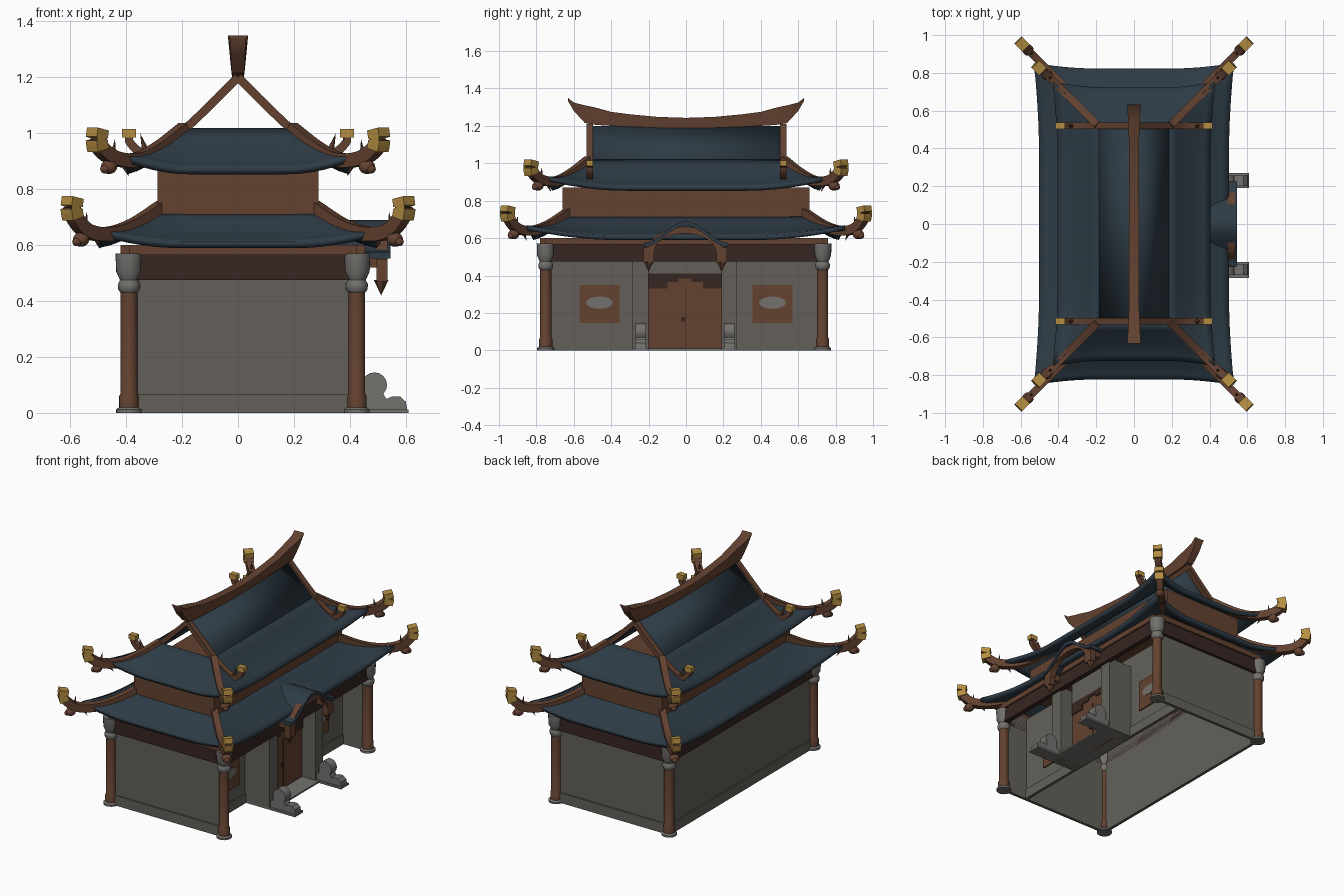
import bpy, bmesh, math
from mathutils import Vector, Matrix

if "Cube" in bpy.data.objects:
    bpy.data.objects.remove(bpy.data.objects["Cube"])

def material(name, r, g, b):
    m = bpy.data.materials.new(name)
    m.diffuse_color = (r, g, b, 1)
    m.use_nodes = True
    m.node_tree.nodes["Principled BSDF"].inputs["Base Color"].default_value = m.diffuse_color
    return m

WALL = material("plaster_grey", .125, .118, .10)
STONE = material("stone_grey", .17, .165, .155)
ROOF = material("roof_blue", .027, .044, .06)
WOOD = material("brown_wood", .125, .054, .03)
DARK = material("dark_wood", .038, .019, .016)
GOLD = material("gold", .46, .27, .055)

def mesh(name, verts, faces, mat):
    me = bpy.data.meshes.new(name)
    me.from_pydata([tuple(v) for v in verts], [], faces)
    bm = bmesh.new()
    bm.from_mesh(me)
    bmesh.ops.remove_doubles(bm, verts=bm.verts, dist=1e-5)
    bmesh.ops.recalc_face_normals(bm, faces=bm.faces)
    bm.to_mesh(me)
    bm.free()
    ob = bpy.data.objects.new(name, me)
    bpy.context.collection.objects.link(ob)
    me.materials.append(mat)
    return ob

def box(name, x0, x1, y0, y1, z0, z1, mat):
    v = [(x, y, z) for x in (x0, x1) for y in (y0, y1) for z in (z0, z1)]
    f = [(0, 1, 3, 2), (4, 6, 7, 5), (0, 4, 5, 1), (2, 3, 7, 6), (0, 2, 6, 4), (1, 5, 7, 3)]
    return mesh(name, v, f, mat)

def lathe(name, x, y, prof, mat, n=20):
    v = [(x + r * math.cos(2 * math.pi * i / n), y + r * math.sin(2 * math.pi * i / n), z)
         for r, z in prof for i in range(n)]
    f = [(k * n + i, k * n + (i + 1) % n, (k + 1) * n + (i + 1) % n, (k + 1) * n + i)
         for k in range(len(prof) - 1) for i in range(n)]
    f += [tuple(range(n)), tuple(range((len(prof) - 1) * n, len(prof) * n))]
    return mesh(name, v, f, mat)

def prism(name, pts, axis, a, b, mat):
    """Extrude a 2D outline along axis 0 (points are y,z) or 1 (points are x,z)."""
    n = len(pts)
    v = [((c, p, q) if axis == 0 else (p, c, q)) for c in (a, b) for p, q in pts]
    f = [(i, (i + 1) % n, n + (i + 1) % n, n + i) for i in range(n)]
    return mesh(name, v, f + [tuple(range(n)), tuple(range(n, 2 * n))], mat)

def smooth_path(pts, sub=4):
    pts = [Vector(p) for p in pts]
    ext = [2 * pts[0] - pts[1]] + pts + [2 * pts[-1] - pts[-2]]
    out = []
    for i in range(1, len(ext) - 2):
        a, b, c, d = ext[i - 1:i + 3]
        for k in range(sub):
            t = k / sub
            out.append(.5 * (2 * b + (c - a) * t + (2 * a - 5 * b + 4 * c - d) * t * t
                             + (3 * b - a - 3 * c + d) * t ** 3))
    return out + [pts[-1]]

def sweep(name, pts, side, w, h, mat):
    pts = smooth_path(pts)
    side = Vector(side).normalized()
    v = []
    for i, p in enumerate(pts):
        t = (pts[min(i + 1, len(pts) - 1)] - pts[max(i - 1, 0)]).normalized()
        up = side.cross(t).normalized()
        if up.z < 0:
            up = -up
        v += [p + side * a * w / 2 + up * b * h / 2 for a, b in ((-1, -1), (1, -1), (1, 1), (-1, 1))]
    f = [(4 * k + i, 4 * k + (i + 1) % 4, 4 * k + 4 + (i + 1) % 4, 4 * k + 4 + i)
         for k in range(len(pts) - 1) for i in range(4)]
    m = len(v) - 4
    return mesh(name, v, f + [(0, 1, 2, 3), (m, m + 1, m + 2, m + 3)], mat)

def cone(name, p0, p1, r, mat, n=6):
    p0, p1 = Vector(p0), Vector(p1)
    d = (p1 - p0).normalized()
    a = d.orthogonal().normalized()
    b = d.cross(a)
    v = [p0 + r * (a * math.cos(2 * math.pi * i / n) + b * math.sin(2 * math.pi * i / n)) for i in range(n)] + [p1]
    return mesh(name, v, [(i, (i + 1) % n, n) for i in range(n)] + [tuple(range(n))], mat)

def ball(name, c, s, mat):
    bm = bmesh.new()
    bmesh.ops.create_uvsphere(bm, u_segments=14, v_segments=8, radius=1,
                              matrix=Matrix.Translation(c) @ Matrix.Diagonal((*s, 1)))
    me = bpy.data.meshes.new(name)
    bm.to_mesh(me)
    bm.free()
    me.materials.append(mat)
    bpy.context.collection.objects.link(bpy.data.objects.new(name, me))

def thicken(ob, t):
    m = ob.modifiers.new("thickness", 'SOLIDIFY')
    m.thickness, m.offset = t, 0

def skirt_roof(name, ix, iy, zi, ox, oy, zo, ext, lift):
    """Four curved slopes with upturned corners."""
    v, f, N, T = [], [], 24, 6
    for side in range(4):
        base = len(v)
        for j in range(T + 1):
            t = j / T
            for i in range(N + 1):
                s = 2 * i / N - 1
                c = max(0, (abs(s) - .45) / .55) ** 2
                x = s * (ix + (ox + ext * c - ix) * t)
                y = iy + (oy + ext * c - iy) * t
                if side % 2:
                    y = s * (iy + (oy + ext * c - iy) * t)
                    x = ix + (ox + ext * c - ix) * t
                z = zi + (zo - zi) * (1 - (1 - t) ** 1.4) + lift * c * t * t
                k = 1 if side < 2 else -1
                v.append((k * x, k * y, z))
        f += [(base + j * (N + 1) + i, base + j * (N + 1) + i + 1, base + (j + 1) * (N + 1) + i + 1,
               base + (j + 1) * (N + 1) + i) for j in range(T) for i in range(N)]
    thicken(mesh(name, v, f, ROOF), .025)

# Walls: open-bottomed shell with a recessed entrance on +x
X0, X1, Y0, Y1, XF = -.39, .425, -.75, .73, .25
T = .012
for nm, z0, z1, e, mat in (("wall", 0, .57, 0, WALL), ("skirting", 0, .065, .008, WALL),
                           ("frieze", .475, .57, .02, DARK), ("eave_beam", .565, .6, .03, WOOD)):
    box("front_" + nm, X0, X1, Y0 - e, Y0 + T, z0, z1, mat)
    box("back_" + nm, X0, X1, Y1 - T, Y1 + e, z0, z1, mat)
    box("left_" + nm, X0 - e, X0 + T, Y0, Y1, z0, z1, mat)
    if nm in ("frieze", "eave_beam"):
        box("right_" + nm, X1 - T, X1 + e, Y0, Y1, z0, z1, mat)
    else:
        box("right_" + nm, XF - T, XF + e, Y0, Y1, z0, z1, mat)

# Corner columns
for x in (X0, X1):
    for y in (Y0, Y1):
        lathe("column_base", x, y, [(.046, 0), (.046, .012), (.036, .02)], STONE)
        lathe("column_shaft", x, y, [(.035, .015), (.035, .06), (.03, .07), (.03, .44)], WOOD)
        lathe("column_capital", x, y, [(.03, .43), (.038, .44), (.04, .46), (.032, .475), (.034, .48),
                                       (.046, .505), (.048, .57)], STONE)

# Windows on the recessed wall
for y in (-.4625, .4625):
    box("window_panel", XF, XF + .008, y - .108, y + .108, .145, .35, WOOD)
    prism("window_opening", [(y + .072 * math.cos(a * math.pi / 8), .255 + .033 * math.sin(a * math.pi / 8))
                             for a in range(16)], 0, XF, XF + .012, STONE)

# Door, lintel, and carved dark trim
box("door", .315, .33, -.2, .19, 0, .41, WOOD)
box("lintel", .31, .335, -.2, .19, .41, .57, WALL)
for y0, y1, z in ((-.2, -.1, .33), (-.1, -.04, .365), (-.04, .03, .385), (.03, .09, .365), (.09, .19, .33)):
    box("door_carving", .33, .336, y0, y1, z, .41, DARK)
box("door_handle", .33, .338, -.027, -.003, .155, .178, DARK)
box("door_seam", .33, .332, -.006, -.003, 0, .33, DARK)
box("threshold", .25, .45, -.2, .19, 0, .01, STONE)

# Entrance piers and guardian drum stones
stone = [(.42, .012), (.605, .012), (.6, .04), (.58, .058), (.55, .058), (.53, .05)]
stone += [(.488 + .045 * math.cos(a), .1 + .045 * math.sin(a)) for a in [i * math.pi / 8 for i in range(-2, 9)]]
stone += [(.443, .06), (.42, .05)]
for y0, y1 in ((-.285, -.2), (.19, .27)):
    box("entrance_pier", XF, X1, y0, y1, 0, .5, WALL)
    box("pier_footing", XF, .61, y0, y1, 0, .013, STONE)
    m = (y0 + y1) / 2
    prism("drum_stone", stone, 1, m - .028, m + .028, STONE)

# Porch: arched roof, arched beam and hanging posts
N = 24
arch = [(-.225 + .45 * i / N, .575 + .057 * (1 + math.cos(math.pi * (2 * i / N - 1)))) for i in range(N + 1)]
prism("porch_roof", arch + [(y, z - .022) for y, z in reversed(arch)], 0, .33, .545, ROOF)
ang = [math.pi * i / 16 for i in range(17)]
ring = [(.2 * math.cos(a) - .005, .525 + .135 * math.sin(a)) for a in ang]
ring += [(.165 * math.cos(a) - .005, .525 + .1 * math.sin(a)) for a in reversed(ang)]
prism("porch_arch", ring, 0, .495, .535, WOOD)
for y in (-.2, .19):
    box("porch_post", .495, .535, y - .028, y + .028, .47, .55, WOOD)
    cone("porch_post_tip", (.512, y, .475), (.512, y, .42), .027, WOOD)
    box("porch_bracket", X1, .5, y - .015, y + .015, .52, .56, WOOD)

# Upper storey and the two skirt roofs
box("upper_storey", -.288, .288, -.66, .66, .66, .87, WOOD)
skirt_roof("lower_roof", .27, .64, .71, .5, .82, .602, .03, .055)
skirt_roof("upper_skirt_roof", .18, .52, 1.01, .4, .72, .865, .03, .055)

# Main pitched roof, open at the gables
for s in (-1, 1):
    ob = mesh("main_roof_slope", [(0, -.52, 1.195), (0, .52, 1.195), (s * .185, .52, 1.01), (s * .185, -.52, 1.01)],
              [(0, 1, 2, 3)], ROOF)
    thicken(ob, .012)

# Corner hip ridges with gold tips, beast heads and horns
lower = [(.27, .63, .735), (.37, .73, .67), (.46, .82, .64), (.54, .9, .65), (.585, .945, .70), (.595, .955, .74)]
upper = [(.19, .52, 1.015), (.28, .61, .945), (.36, .69, .905), (.44, .77, .91), (.49, .815, .945), (.505, .83, .985)]
for sx in (-1, 1):
    for sy in (-1, 1):
        for nm, path in (("lower", lower), ("upper", upper)):
            P = [Vector((sx * x, sy * y, z)) for x, y, z in path]
            out, side = Vector((sx, sy, 0)).normalized(), (sx, -sy, 0)
            sweep(nm + "_hip_ridge", P, side, .04, .05, WOOD)
            tip = P[-1]
            sweep(nm + "_gold_tip", [tip - out * .008 + Vector((0, 0, -.045)), tip + Vector((0, 0, -.01)),
                                     tip - out * .006 + Vector((0, 0, .03))], side, .056, .056, GOLD)
            head = P[3] + out * .03 + Vector((0, 0, -.03))
            ball(nm + "_beast_head", head, (.03, .03, .026), WOOD)
            ball(nm + "_beast_nose", head + out * .02 + Vector((0, 0, -.008)), (.018, .018, .016), WOOD)
            cone(nm + "_horn", P[3] + out * .01, P[3] + Vector((0, 0, .07)), .013, WOOD)
            cone(nm + "_fang", P[3] - out * .03, P[3] - out * .07 + Vector((0, 0, -.065)), .016, WOOD)

# Gable rake ridges
for sx in (-1, 1):
    for y in (-.515, .52):
        sweep("gable_ridge", [(0, y, 1.2), (sx * .1, y, 1.10), (sx * .19, y, 1.015), (sx * .27, y, .95),
                              (sx * .34, y, .93), (sx * .385, y, .965), (sx * .39, y, .99)], (0, 1, 0), .035, .03, WOOD)
        a, b = sorted((sx * .365, sx * .415))
        box("gable_gold_tip", a, b, y - .018, y + .018, .985, 1.015, GOLD)
        cone("gable_horn", (sx * .33, y, .935), (sx * .35, y, 1.0), .014, WOOD)

# Main ridge, sagging in the middle and flaring at both ends
prof = [(-.632, 1.35, 1.335, .036), (-.6, 1.325, 1.28, .034), (-.54, 1.31, 1.215, .031), (-.48, 1.297, 1.205, .028),
        (-.4, 1.275, 1.2, .027), (-.3, 1.262, 1.195, .026), (-.15, 1.248, 1.19, .026), (0, 1.243, 1.188, .026)]
prof += [(-y, a, b, w) for y, a, b, w in reversed(prof[:-1])]
v = []
for y, a, b, w in prof:
    v += [(-w * .75, y, b), (w * .75, y, b), (w, y, a), (-w, y, a)]
f = [(4 * k + i, 4 * k + (i + 1) % 4, 4 * k + 4 + (i + 1) % 4, 4 * k + 4 + i)
     for k in range(len(prof) - 1) for i in range(4)]
m = len(v) - 4
mesh("main_ridge", v, f + [(0, 1, 2, 3), (m, m + 1, m + 2, m + 3)], WOOD)

# Smooth shading that keeps hard edges
bpy.ops.object.select_all(action='SELECT')
bpy.context.view_layer.objects.active = bpy.context.scene.objects[0]
bpy.ops.object.shade_smooth_by_angle(angle=math.radians(35))
